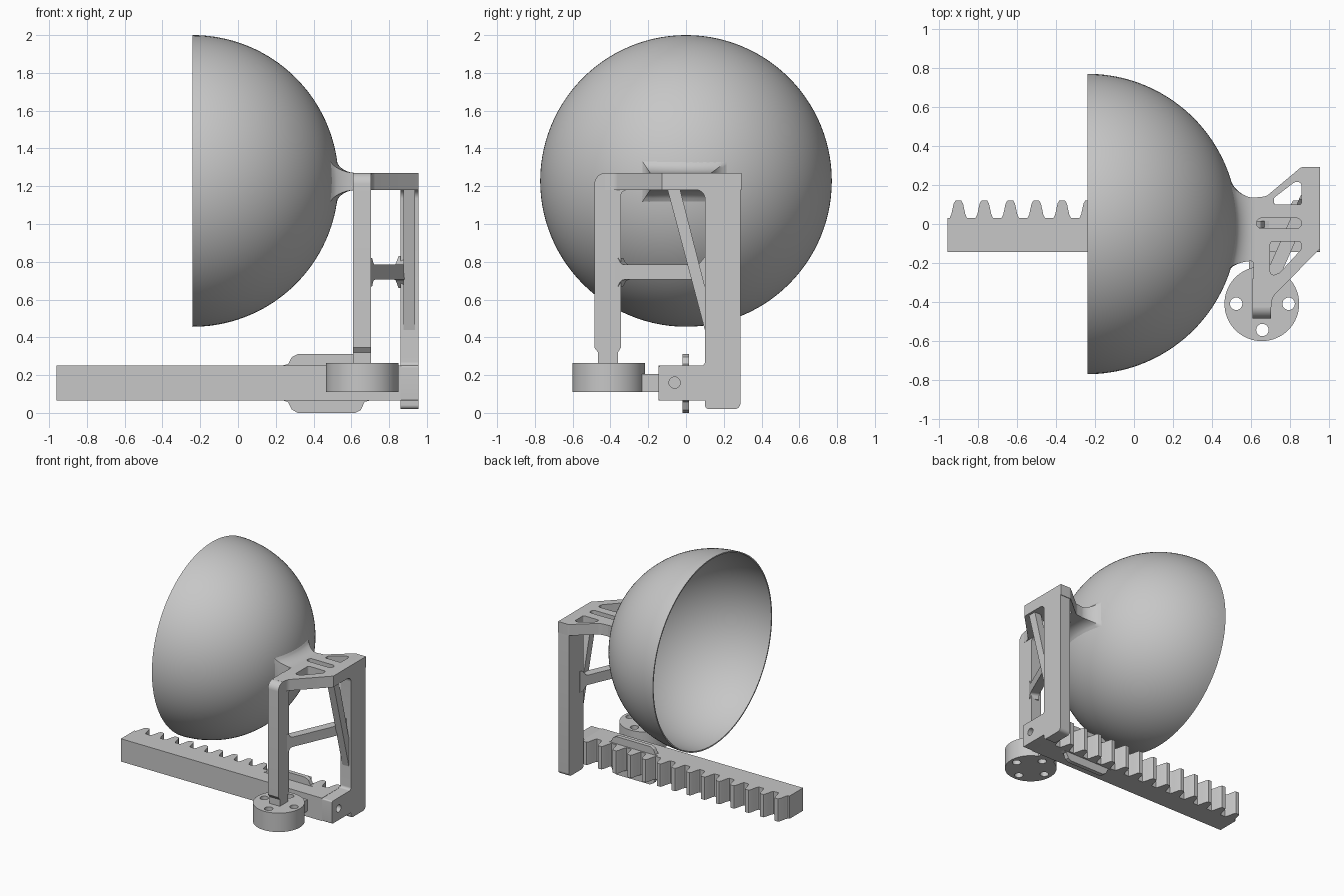
import bpy, bmesh, math
from mathutils import Matrix, Vector

cube = bpy.data.objects.get("Cube")
if cube:
    bpy.data.objects.remove(cube, do_unlink=True)

GREY = (0.57, 0.57, 0.57, 1)
mat = bpy.data.materials.new("plain_grey")
mat.use_nodes = True
mat.diffuse_color = GREY
mat.node_tree.nodes["Principled BSDF"].inputs["Base Color"].default_value = GREY


def finish(name, bm):
    """Turn a bmesh into a smooth-by-angle object."""
    bmesh.ops.remove_doubles(bm, verts=bm.verts, dist=1e-5)
    bmesh.ops.recalc_face_normals(bm, faces=bm.faces)
    me = bpy.data.meshes.new(name)
    bm.to_mesh(me)
    bm.free()
    me.materials.append(mat)
    ob = bpy.data.objects.new(name, me)
    bpy.context.collection.objects.link(ob)
    bpy.ops.object.select_all(action='DESELECT')
    ob.select_set(True)
    bpy.context.view_layer.objects.active = ob
    bpy.ops.object.shade_smooth_by_angle(angle=math.radians(32))


def rounded(points):
    """Polygon whose points may carry a third value, the corner radius."""
    out = []
    for i, p in enumerate(points):
        v = Vector(p[:2])
        if len(p) < 3:
            out.append(v)
            continue
        a = Vector(points[i - 1][:2]) - v
        b = Vector(points[(i + 1) % len(points)][:2]) - v
        half = a.angle(b) / 2
        cut = min(p[2] / math.tan(half), a.length * 0.49, b.length * 0.49)
        r = cut * math.tan(half)
        bis = (a.normalized() + b.normalized()).normalized()
        centre = v + bis * (r / math.sin(half))
        s, e = v + a.normalized() * cut - centre, v + b.normalized() * cut - centre
        for k in range(7):
            out.append(centre + s.lerp(e, k / 6).normalized() * r)
    return out


def circle(cx, cy, r, n=32):
    return [(cx + r * math.cos(2 * math.pi * k / n),
             cy + r * math.sin(2 * math.pi * k / n)) for k in range(n)]


# Outline directions and extrusion direction
XY = ((1, 0, 0), (0, 1, 0), (0, 0, 1))
YZ = ((0, 1, 0), (0, 0, 1), (1, 0, 0))
XZ = ((1, 0, 0), (0, 0, 1), (0, 1, 0))


def plate(name, axes, lo, hi, *loops, origin=(0, 0, 0)):
    """Extrude an outline (first loop) with holes (other loops) from lo to hi."""
    cu = bpy.data.curves.new(name, 'CURVE')
    cu.dimensions, cu.fill_mode, cu.extrude = '2D', 'BOTH', (hi - lo) / 2
    for loop in loops:
        pts = rounded(loop)
        sp = cu.splines.new('POLY')
        sp.points.add(len(pts) - 1)
        for q, p in zip(sp.points, pts):
            q.co = (p[0], p[1], 0, 1)
        sp.use_cyclic_u = True
    tmp = bpy.data.objects.new("tmp", cu)
    bpy.context.collection.objects.link(tmp)
    bpy.context.view_layer.update()
    me = bpy.data.meshes.new_from_object(tmp)
    bpy.data.objects.remove(tmp)
    bm = bmesh.new()
    bm.from_mesh(me)
    bpy.data.meshes.remove(me)
    a, b, c = (Vector(v) for v in axes)
    m = Matrix((a, b, c)).transposed().to_4x4()
    m.translation = Vector(origin) + c * (lo + hi) / 2
    bm.transform(m)
    finish(name, bm)


# Hollow half-sphere, open towards -x
CX, CZ, R = -0.24, 1.228, 0.772
bm = bmesh.new()
N = 40
arc = [(R, math.pi / 2 * k / N) for k in range(N + 1)]
arc += [(R - 0.01, math.pi / 2 * k / N) for k in range(N, -1, -1)]
vs = [bm.verts.new((CX + r * math.cos(t), 0, CZ + r * math.sin(t))) for r, t in arc]
es = [bm.edges.new(pair) for pair in zip(vs, vs[1:])]
bmesh.ops.spin(bm, geom=vs + es, cent=(CX, 0, CZ), axis=(1, 0, 0),
               angle=2 * math.pi, steps=112, use_merge=False)
finish("dome_shell", bm)

# Flared neck joining the dome to the top plate
bm = bmesh.new()
rings = []
for k in range(11):
    t = k / 10
    flare = 1 - math.sqrt(max(0, 1 - (1 - t) ** 2))
    y0, y1 = -0.19 - 0.05 * flare, 0.135 + 0.10 * flare
    h = 0.046 + 0.075 * flare
    ring = []
    for side in range(4):
        for j in range(12):
            s = j / 12
            y, z = [(y0 + (y1 - y0) * s, -h), (y1, -h + 2 * h * s),
                    (y1 - (y1 - y0) * s, h), (y0, h - 2 * h * s)][side]
            xs = CX + math.sqrt((R - 0.005) ** 2 - y * y - z * z)
            ring.append(bm.verts.new((xs + (0.62 - xs) * t, y, 1.225 + z)))
    rings.append(ring)
for a, b in zip(rings, rings[1:]):
    for j in range(len(a)):
        n = (j + 1) % len(a)
        bm.faces.new((a[j], a[n], b[n], b[j]))
finish("dome_neck", bm)

# Top plate with lightening holes
plate("top_plate", XY, 1.18, 1.271,
      [(0.61, 0.135), (0.68, 0.142, 0.06), (0.86, 0.293, 0.03), (0.955, 0.293),
       (0.955, -0.128), (0.712, -0.375, 0.06), (0.705, -0.43), (0.61, -0.43),
       (0.615, -0.19, 0.04), (0.58, -0.19), (0.58, 0.135)],
      [(0.72, 0.10, 0.01), (0.86, 0.10, 0.01), (0.86, 0.215, 0.015),
       (0.825, 0.215, 0.02), (0.72, 0.135, 0.015)],
      [(0.63, -0.022, 0.024), (0.86, -0.022, 0.024), (0.86, 0.03, 0.024), (0.63, 0.03, 0.024)],
      [(0.70, -0.09, 0.015), (0.86, -0.09, 0.015), (0.86, -0.13, 0.02),
       (0.75, -0.25, 0.03), (0.70, -0.27, 0.02)])

# Front leg with rounded shoulder and narrowed foot
plate("front_leg", YZ, 0.61, 0.705,
      [(-0.465, 0.262), (-0.465, 0.32), (-0.485, 0.345), (-0.485, 1.271, 0.06),
       (-0.28, 1.271), (-0.28, 1.18), (-0.345, 1.18, 0.045), (-0.345, 0.345),
       (-0.36, 0.32), (-0.36, 0.262)])

# Rear leg with the drilled block that holds the rack
plate("rear_leg", YZ, 0.86, 0.955,
      [(0.1, 0.02, 0.03), (0.288, 0.02, 0.03), (0.288, 1.271, 0.02), (0.0, 1.271),
       (0.0, 1.18), (0.1, 1.18, 0.045), (0.1, 0.25, 0.02), (-0.145, 0.25, 0.01),
       (-0.145, 0.065, 0.01), (0.1, 0.065)],
      circle(-0.06, 0.16, 0.03, 24))

# Sloping brace inside the rear frame
plate("diagonal_brace", YZ, 0.876, 0.936,
      [(-0.10, 1.19), (-0.033, 1.19), (0.11, 0.63), (0.11, 0.40)])

# Cross bar running diagonally between the legs
d = Vector((0.22, 0.50, 0))
L = d.length
d.normalize()
plate("cross_bar", (d, (0, 0, 1), (d.y, -d.x, 0)), -0.035, 0.035,
      [(0, 0.67), (0.02, 0.67), (0.04, 0.705, 0.03), (L - 0.06, 0.705, 0.03),
       (L - 0.02, 0.66), (L, 0.66), (L, 0.83), (L - 0.02, 0.83),
       (L - 0.06, 0.785, 0.03), (0.04, 0.785, 0.03), (0.02, 0.82), (0, 0.82)],
      origin=(0.67, -0.365, 0))

# Toothed rack
outline = [(-0.96, -0.145), (-0.96, 0.03)]
for i in range(14):
    c = -0.903 + 0.1335 * i
    for dx, y in ((-0.045, 0.03), (-0.036, 0.05), (-0.024, 0.105), (-0.015, 0.12),
                  (0.015, 0.12), (0.024, 0.105), (0.036, 0.05), (0.045, 0.03)):
        outline.append((min(c + dx, 0.862), y))
outline.append((0.862, -0.145))
plate("toothed_rack", XY, 0.065, 0.252, outline)

# Guide fin above and below the rack
plate("guide_fin", XZ, -0.018, 0.016,
      [(0.24, 0.252), (0.265, 0.258), (0.285, 0.295), (0.315, 0.311), (0.62, 0.311),
       (0.65, 0.295), (0.67, 0.258), (0.695, 0.252), (0.695, 0.065), (0.67, 0.058),
       (0.65, 0.015), (0.62, 0.0), (0.315, 0.0), (0.285, 0.018), (0.265, 0.058),
       (0.24, 0.065)])

# Round foot with four bolt holes, and the stub tying it to the rack
holes = [circle(0.66 + 0.135 * math.cos(a), -0.41 + 0.135 * math.sin(a), 0.032, 24)
         for a in (0, math.pi / 2, math.pi, -math.pi / 2)]
plate("round_foot", XY, 0.11, 0.265, circle(0.657, -0.41, 0.192, 64), *holes)
plate("foot_stub", XY, 0.11, 0.205,
      [(0.59, -0.24), (0.73, -0.24), (0.73, -0.14), (0.59, -0.14)])
